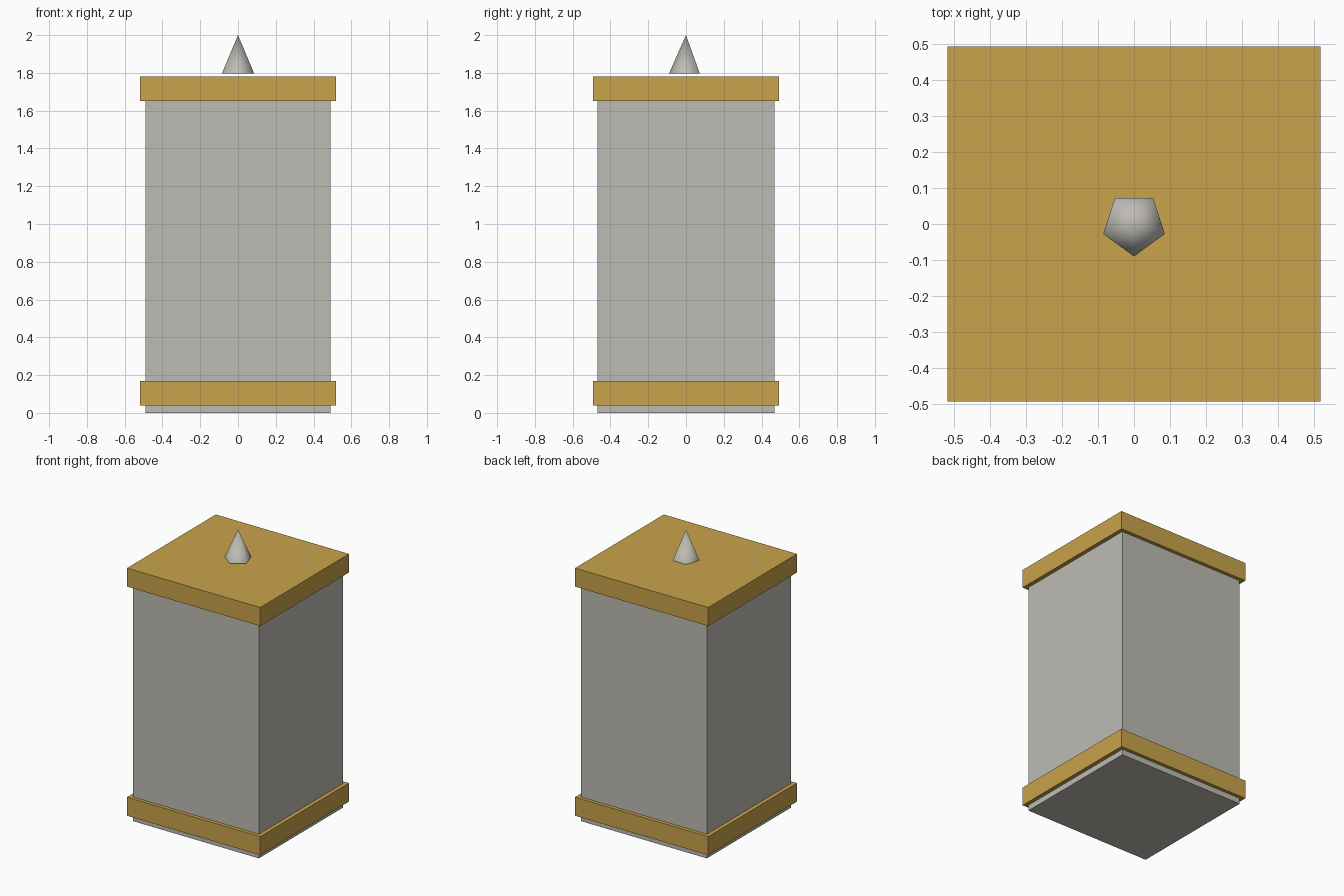
import bpy, bmesh
from math import pi
from mathutils import Matrix

if "Cube" in bpy.data.objects:
    bpy.data.objects.remove(bpy.data.objects["Cube"], do_unlink=True)


def material(name, rgb):
    mat = bpy.data.materials.new(name)
    mat.use_nodes = True
    mat.diffuse_color = (*rgb, 1)
    mat.node_tree.nodes["Principled BSDF"].inputs["Base Color"].default_value = (*rgb, 1)
    return mat


def finish(name, bm, mat):
    mesh = bpy.data.meshes.new(name)
    bm.to_mesh(mesh)
    bm.free()
    mesh.materials.append(mat)
    obj = bpy.data.objects.new(name, mesh)
    bpy.context.collection.objects.link(obj)
    return obj


def box(name, width, depth, bottom, top, mat):
    bm = bmesh.new()
    place = Matrix.Translation((0, 0, (bottom + top) / 2))
    size = Matrix.Diagonal((width, depth, top - bottom, 1))
    bmesh.ops.create_cube(bm, size=1, matrix=place @ size)
    return finish(name, bm, mat)


stone = material("pale stone", (0.515, 0.497, 0.456))
gold = material("gold", (0.578, 0.366, 0.069))

# Rectangular shaft with a gold band near the foot and a gold cap slab
box("shaft", 0.98, 0.936, 0, 1.72, stone)
for name, bottom in (("lower_band", 0.04), ("cap_slab", 1.65)):
    box(name, 1.036, 0.986, bottom, bottom + 0.13, gold)

# Five-sided spike hovering just above the cap, one corner facing the front
spike_bottom, spike_top = 1.797, 2.0
bm = bmesh.new()
bmesh.ops.create_cone(
    bm, cap_ends=True, segments=5, radius1=0.09, radius2=0, depth=spike_top - spike_bottom,
    matrix=Matrix.Translation((0, 0, (spike_bottom + spike_top) / 2)) @ Matrix.Rotation(pi, 4, "Z"))
bmesh.ops.remove_doubles(bm, verts=bm.verts, dist=0.0001)
bm.normal_update()
for face in bm.faces:
    face.smooth = face.normal.z > -0.5
for edge in bm.edges:
    edge.smooth = all(face.smooth for face in edge.link_faces)
finish("spike", bm, stone)
